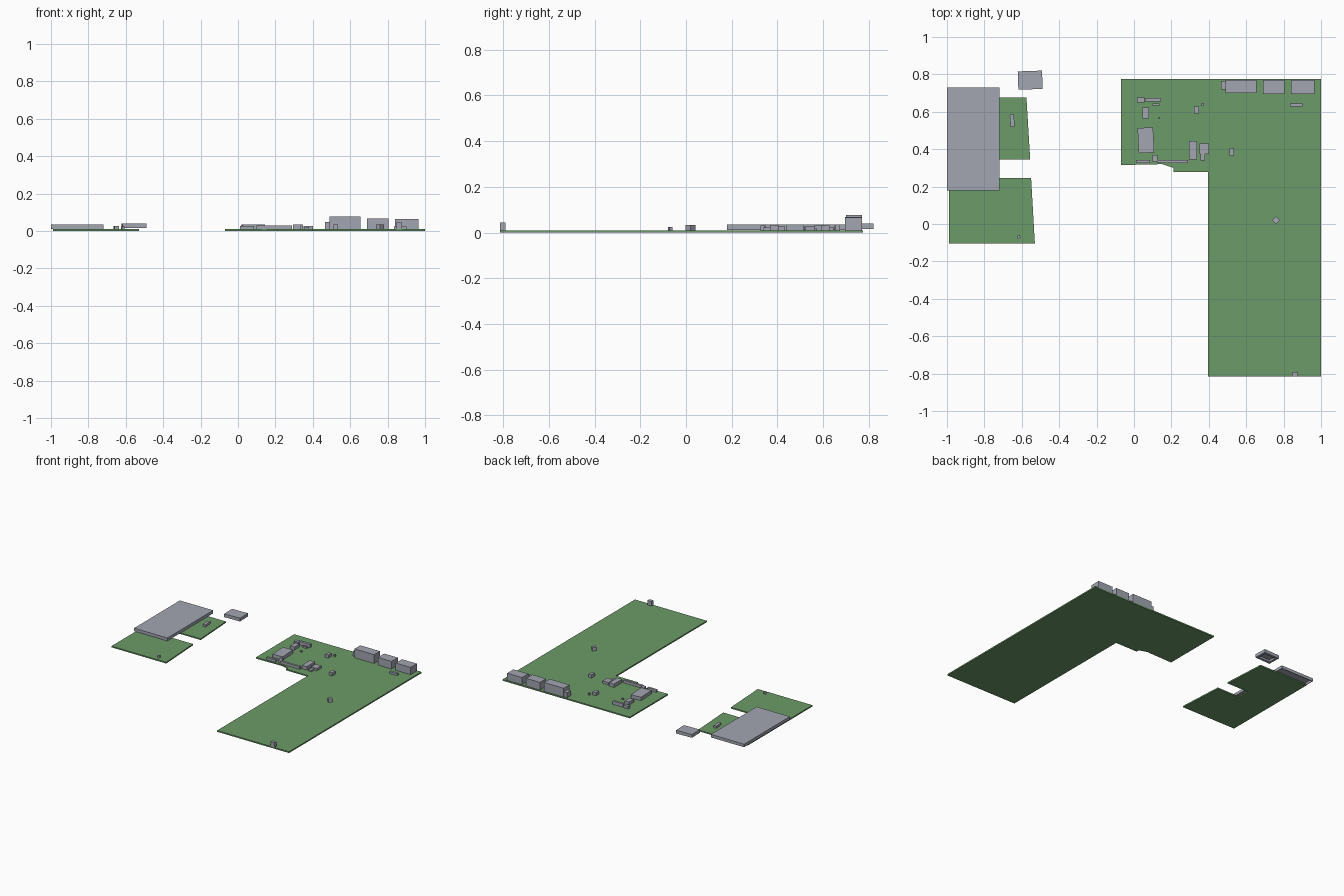
import bpy, bmesh
from math import radians
from mathutils import Matrix, Vector

old = bpy.data.objects.get("Cube")
if old:
    bpy.data.objects.remove(old, do_unlink=True)


def material(name, color):
    mat = bpy.data.materials.new(name)
    mat.use_nodes = True
    mat.diffuse_color = (*color, 1)
    mat.node_tree.nodes["Principled BSDF"].inputs["Base Color"].default_value = (*color, 1)
    return mat


green = material("board green", (0.15, 0.33, 0.14))
gray = material("component gray", (0.36, 0.38, 0.44))
BOARD = 0.01


def finish(name, bm, mat):
    bmesh.ops.recalc_face_normals(bm, faces=bm.faces)
    mesh = bpy.data.meshes.new(name)
    bm.to_mesh(mesh)
    bm.free()
    mesh.materials.append(mat)
    obj = bpy.data.objects.new(name, mesh)
    bpy.context.collection.objects.link(obj)
    return obj


def board(name, outline):
    bm = bmesh.new()
    face = bm.faces.new([bm.verts.new((x, y, 0)) for x, y in outline])
    top = bmesh.ops.extrude_face_region(bm, geom=[face])["geom"]
    bmesh.ops.translate(bm, vec=(0, 0, BOARD),
                        verts=[v for v in top if isinstance(v, bmesh.types.BMVert)])
    return finish(name, bm, green)


def block(name, x0, x1, y0, y1, top, bottom=BOARD, turn=0, rim=0, depth=0):
    """Box between bounds; a rim width hollows it out from below."""
    bm = bmesh.new()
    place = (Matrix.Translation(((x0 + x1) / 2, (y0 + y1) / 2, (top + bottom) / 2))
             @ Matrix.Rotation(radians(turn), 4, "Z")
             @ Matrix.Diagonal((x1 - x0, y1 - y0, top - bottom, 1)))
    bmesh.ops.create_cube(bm, size=1, matrix=place)
    if rim:
        bm.normal_update()
        base = min(bm.faces, key=lambda f: f.calc_center_median().z)
        bmesh.ops.inset_region(bm, faces=[base], thickness=rim)
        geom = bmesh.ops.extrude_face_region(bm, geom=[base])["geom"]
        bmesh.ops.translate(bm, vec=Vector((0, 0, depth)),
                            verts=[v for v in geom if isinstance(v, bmesh.types.BMVert)])
        if base.is_valid:
            bm.faces.remove(base)
    return finish(name, bm, gray)


# Circuit boards
board("main_board", [(-.07, .775), (1, .775), (1, -.815), (.395, -.815), (.395, .278),
                     (.21, .278), (.21, .3), (.15, .32), (-.07, .315)])
board("side_board", [(-.99, -.105), (-.53, -.105), (-.55, .245), (-.74, .245),
                     (-.74, .345), (-.555, .345), (-.575, .675), (-.99, .675)])

# Hollow shield and the loose socket
block("shield_cover", -1, -.72, .18, .73, .035, bottom=.012, rim=.006, depth=.018)
block("loose_socket", -.62, -.49, .72, .818, .04, bottom=.015, turn=2, rim=.025, depth=.015)

# Ports along the back edge
block("wide_port", .49, .655, .7, .77, .077)
block("port_side_plug", .465, .49, .72, .765, .048)
block("middle_port", .69, .805, .695, .77, .068)
block("corner_port", .84, .965, .695, .77, .065)
block("front_edge_plug", .845, .878, -.815, -.79, .045)

# Chips, turned slightly where needed
block("large_chip", .022, .105, .38, .515, .036, turn=3)
block("tall_chip", .295, .337, .345, .443, .036)
block("square_chip", .35, .4, .375, .43, .028)
block("square_chip_foot", .355, .38, .34, .375, .022)
block("upright_chip", .045, .08, .563, .623, .034)
block("diamond_sensor", .745, .775, .005, .035, .034, turn=45)
block("side_board_chip", -.662, -.64, .52, .585, .026, turn=5)
block("side_board_sensor", -.624, -.608, -.076, -.062, .025, turn=20)
block("port_filter", .835, .9, .628, .645, .025)

# Small parts scattered on the main board
small = [(.015, .055, .65, .675, .03), (.06, .145, .655, .673, .036),
         (.1, .135, .633, .645, .022), (.13, .14, .562, .572, .02),
         (.01, .085, .327, .343, .028), (.1, .125, .335, .368, .03),
         (.125, .29, .327, .343, .03), (.32, .347, .59, .627, .034),
         (.36, .374, .632, .646, .025), (.51, .535, .367, .405, .034)]
for i, bounds in enumerate(small, 1):
    block(f"small_part_{i}", *bounds)
